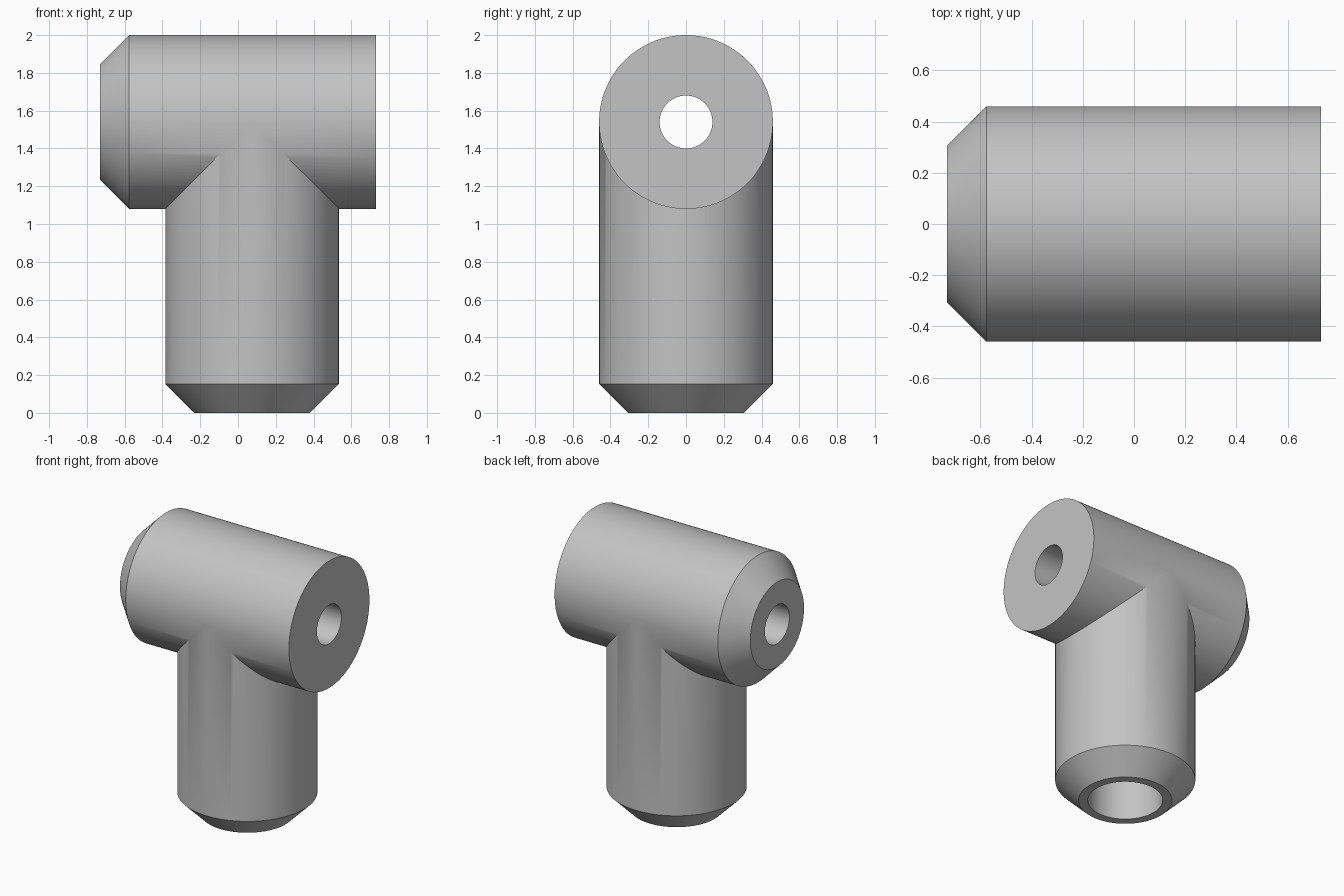
import bpy, math
from mathutils import Matrix

cube = bpy.data.objects.get("Cube")
if cube:
    bpy.data.objects.remove(cube, do_unlink=True)

SEGMENTS = 128
RADIUS, CHAMFER = 0.46, 0.153
HALF, AXIS_Z, LEG_X = 0.73, 1.54, 0.075

grey = bpy.data.materials.new("plain grey")
grey.use_nodes = True
colour = (0.55, 0.55, 0.55, 1)
grey.diffuse_color = colour
grey.node_tree.nodes["Principled BSDF"].inputs["Base Color"].default_value = colour


def lathe(name, profile, matrix):
    """Closed solid from (radius, height) rings about local z."""
    verts, faces = [], []
    for r, h in profile:
        for i in range(SEGMENTS):
            a = math.tau * (i + 0.5) / SEGMENTS
            verts.append((r * math.cos(a), r * math.sin(a), h))
    for k in range(len(profile) - 1):
        for i in range(SEGMENTS):
            j, b = (i + 1) % SEGMENTS, k * SEGMENTS
            faces.append((b + i, b + j, b + SEGMENTS + j, b + SEGMENTS + i))
    faces.append(tuple(reversed(range(SEGMENTS))))
    faces.append(tuple(range(len(verts) - SEGMENTS, len(verts))))
    mesh = bpy.data.meshes.new(name)
    mesh.from_pydata(verts, [], faces)
    mesh.transform(matrix)
    mesh.materials.append(grey)
    obj = bpy.data.objects.new(name, mesh)
    bpy.context.collection.objects.link(obj)
    return obj


def combine(target, other, operation):
    """Apply a boolean and discard the second solid."""
    mod = target.modifiers.new(operation.lower(), "BOOLEAN")
    mod.object, mod.operation, mod.solver = other, operation, "EXACT"
    bpy.ops.object.select_all(action="DESELECT")
    target.select_set(True)
    bpy.context.view_layer.objects.active = target
    bpy.ops.object.modifier_apply(modifier=mod.name)
    bpy.data.objects.remove(other, do_unlink=True)


along_x = Matrix.Translation((0, 0, AXIS_Z)) @ Matrix.Rotation(math.pi / 2, 4, "Y")
upright = Matrix.Translation((LEG_X, 0, 0))

# Horizontal barrel, chamfered at one end
body = lathe("tee_connector", [(RADIUS - CHAMFER, -HALF), (RADIUS, CHAMFER - HALF),
                               (RADIUS, HALF)], along_x)
# Upright leg, chamfered at the foot
leg_r = RADIUS - 0.0005
leg = lathe("leg", [(leg_r - CHAMFER, 0), (leg_r, CHAMFER), (leg_r, AXIS_Z)], upright)
combine(body, leg, "UNION")

# Through bore in the barrel and socket in the foot
bore = lathe("barrel_bore", [(0.14, -1), (0.14, 1)], along_x)
combine(body, bore, "DIFFERENCE")
socket = lathe("leg_socket", [(0.245, -0.2), (0.245, 1.15)], upright)
combine(body, socket, "DIFFERENCE")

bpy.ops.object.shade_smooth_by_angle(angle=math.radians(30))
